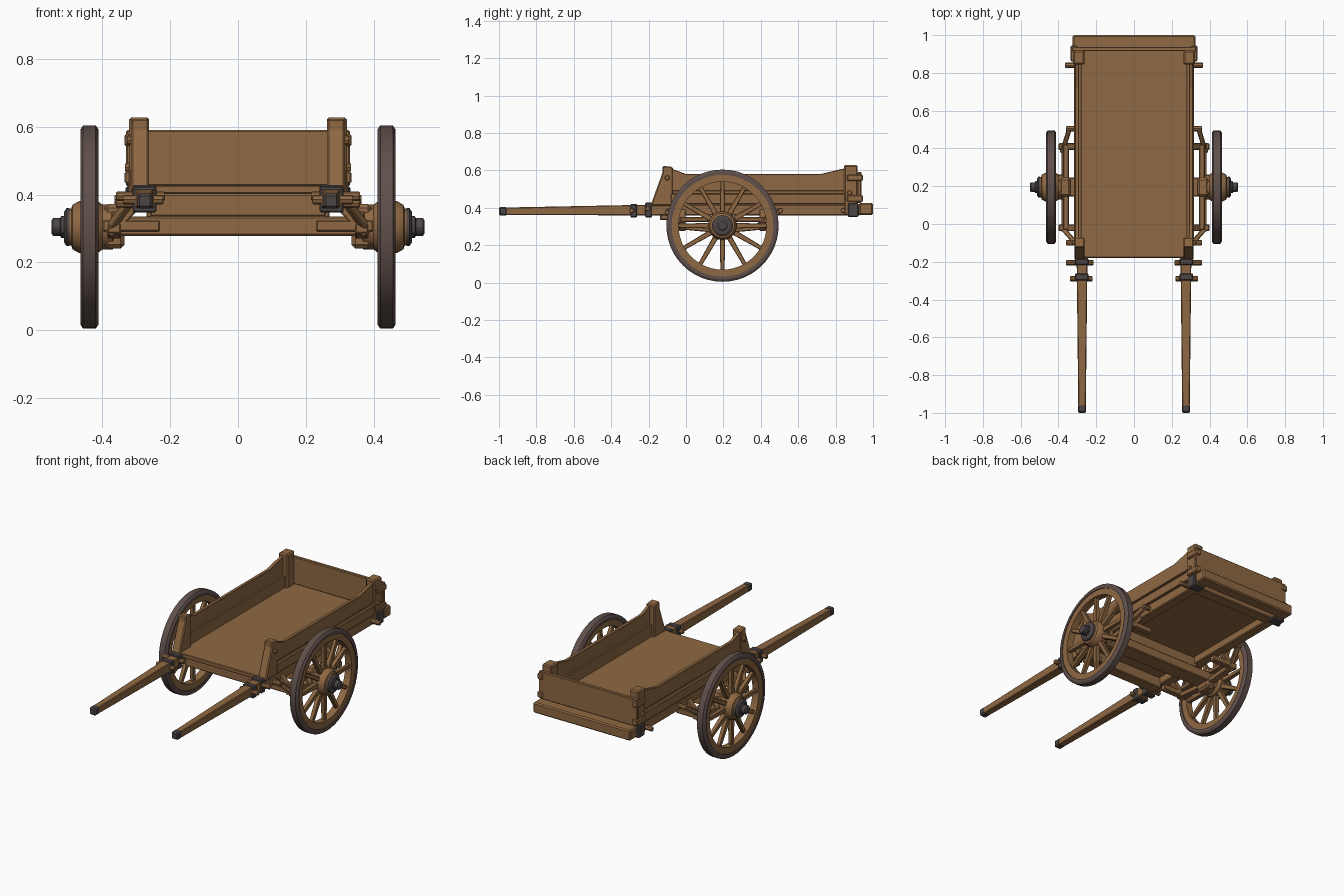
import bpy, bmesh, math
from mathutils import Vector, Matrix

if "Cube" in bpy.data.objects:
    bpy.data.objects.remove(bpy.data.objects["Cube"])


def material(name, rgb):
    m = bpy.data.materials.new(name)
    m.diffuse_color = (*rgb, 1)
    m.use_nodes = True
    m.node_tree.nodes["Principled BSDF"].inputs["Base Color"].default_value = m.diffuse_color
    return m


WOOD = material("brown wood", (0.275, 0.14, 0.056))
TYRE = material("dark tyre", (0.115, 0.08, 0.07))
IRON = material("dark iron", (0.075, 0.06, 0.06))


def finish(name, bm, mat, mirror=False, bevel=0.0, smooth=False):
    bmesh.ops.recalc_face_normals(bm, faces=bm.faces)
    me = bpy.data.meshes.new(name)
    bm.to_mesh(me)
    bm.free()
    me.materials.append(mat)
    ob = bpy.data.objects.new(name, me)
    bpy.context.collection.objects.link(ob)
    if smooth:
        bpy.ops.object.select_all(action='DESELECT')
        ob.select_set(True)
        bpy.context.view_layer.objects.active = ob
        bpy.ops.object.shade_smooth_by_angle(angle=math.radians(30))
    if mirror:
        ob.modifiers.new("Mirror", 'MIRROR').use_mirror_merge = False
    if bevel:
        b = ob.modifiers.new("Bevel", 'BEVEL')
        b.width, b.segments = bevel, 1
    return ob


def box(name, x, y, z, mat=WOOD, mirror=False, bevel=0.005):
    """Box from three (min, max) ranges."""
    bm = bmesh.new()
    bmesh.ops.create_cube(bm, size=1)
    for v in bm.verts:
        v.co = [(r[0] + r[1]) / 2 + c * (r[1] - r[0]) for c, r in zip(v.co, (x, y, z))]
    return finish(name, bm, mat, mirror, bevel)


def prism(name, pts, x0, x1, mat=WOOD, mirror=True, bevel=0.004):
    """Side outline (y, z) extruded across x."""
    bm = bmesh.new()
    f = bm.faces.new([bm.verts.new((x0, y, z)) for y, z in pts])
    ext = bmesh.ops.extrude_face_region(bm, geom=[f])['geom']
    bmesh.ops.translate(bm, vec=(x1 - x0, 0, 0), verts=[g for g in ext if isinstance(g, bmesh.types.BMVert)])
    return finish(name, bm, mat, mirror, bevel)


def beam(name, a, b, w0, w1, mat=WOOD, mirror=True, bevel=0.004):
    """Square tapered bar between two points."""
    a, b = Vector(a), Vector(b)
    bm = bmesh.new()
    bmesh.ops.create_cone(bm, cap_ends=True, segments=4, radius1=w0 * 0.7071, radius2=w1 * 0.7071,
                          depth=(b - a).length, matrix=Matrix.Rotation(math.pi / 4, 4, 'Z'))
    m = Matrix.Translation((a + b) / 2) @ (b - a).to_track_quat('Z', 'Y').to_matrix().to_4x4()
    bmesh.ops.transform(bm, matrix=m, verts=bm.verts)
    return finish(name, bm, mat, mirror, bevel)


WY, WZ = 0.195, 0.304


def lathe(name, prof, mat, n=40, closed=False, y=WY, z=WZ):
    """Profile (x, radius) turned around an axis along x."""
    bm = bmesh.new()
    rings = []
    for i in range(n):
        t = 2 * math.pi * i / n
        rings.append([bm.verts.new((x, y + r * math.sin(t), z + r * math.cos(t))) for x, r in prof])
    k = len(prof)
    for i in range(n):
        p, q = rings[i], rings[(i + 1) % n]
        for j in range(k if closed else k - 1):
            bm.faces.new((p[j], p[(j + 1) % k], q[(j + 1) % k], q[j]))
    if not closed:
        bm.faces.new([r[0] for r in rings])
        bm.faces.new([r[-1] for r in rings])
    return finish(name, bm, mat, True, 0, True)


# wheels
lathe("wheel_tyre", [(0.412, 0.272), (0.412, 0.288), (0.42, 0.3), (0.457, 0.3), (0.465, 0.288), (0.465, 0.272)],
      TYRE, 48, True)
lathe("wheel_rim", [(0.417, 0.235), (0.417, 0.275), (0.46, 0.275), (0.46, 0.235)], WOOD, 48, True)
for i in range(12):
    t = math.pi * i / 6
    d = Vector((0, math.sin(t), math.cos(t)))
    c = Vector((0.439, WY, WZ))
    beam("wheel_spoke", c + d * 0.05, c + d * 0.24, 0.03, 0.022, bevel=0.003)

# hubs
lathe("wheel_hub", [(0.36, 0.055), (0.37, 0.066), (0.40, 0.066), (0.415, 0.077), (0.468, 0.077),
                    (0.488, 0.066), (0.492, 0.055), (0.508, 0.05)], WOOD, 24)
lathe("hub_ring", [(0.495, 0.045), (0.497, 0.056), (0.506, 0.056), (0.514, 0.044)], IRON, 24)
lathe("hub_cap", [(0.505, 0.032), (0.522, 0.032), (0.525, 0.026), (0.546, 0.026), (0.55, 0.02)], IRON, 12)

# axle and undercarriage
box("axle_beam", (-0.36, 0.36), (0.145, 0.245), (0.278, 0.335))
box("axle_bolster", (-0.27, 0.27), (0.16, 0.23), (0.33, 0.402))
box("axle_block", (0.335, 0.395), (0.145, 0.245), (0.24, 0.372), mirror=True, bevel=0.012)
prism("hanging_beam", [(-0.04, 0.285), (0.12, 0.27), (0.27, 0.27), (0.43, 0.285), (0.43, 0.315),
                       (0.27, 0.30), (0.12, 0.30), (-0.04, 0.315)], 0.345, 0.385)
prism("hanging_upper_beam", [(-0.03, 0.325), (0.42, 0.325), (0.42, 0.35), (-0.03, 0.35)], 0.345, 0.375)
for y in (-0.02, 0.41):
    beam("hanger_strut", (0.29, y, 0.385), (0.385, y, 0.285), 0.035, 0.035)
    box("hanger_tie", (0.23, 0.4), (y - 0.018, y + 0.018), (0.29, 0.325), mirror=True)
for y0, y1, x in ((-0.02, -0.1, 0.31), (0.38, 0.51, 0.34)):
    beam("side_strut", (0.38, y0, 0.30), (x, y1, 0.39), 0.025, 0.025)

# bed frame
box("bed_floor", (-0.3, 0.3), (-0.18, 0.92), (0.402, 0.427), bevel=0.004)
box("side_rail", (0.25, 0.31), (-0.2, 0.93), (0.358, 0.418), mirror=True)
box("front_crossbeam", (-0.26, 0.26), (-0.14, -0.07), (0.335, 0.402))
box("rear_crossbeam", (-0.325, 0.325), (0.925, 1.0), (0.362, 0.425), bevel=0.007)
box("rear_floor_beam", (-0.26, 0.26), (0.83, 0.9), (0.36, 0.403))

# side walls
box("lower_side_plank", (0.278, 0.3), (-0.1, 0.88), (0.415, 0.5), mirror=True, bevel=0.003)
prism("upper_side_plank", [(-0.1, 0.49), (0.88, 0.49), (0.88, 0.61), (0.845, 0.61), (0.72, 0.58),
                           (0.0, 0.58), (-0.08, 0.61), (-0.1, 0.61)], 0.29, 0.312, bevel=0.003)
box("side_outer_strip", (0.3, 0.318), (-0.08, 0.86), (0.42, 0.475), mirror=True, bevel=0.003)
prism("front_post", [(-0.19, 0.41), (-0.125, 0.59), (-0.125, 0.624), (-0.07, 0.618), (-0.07, 0.41)],
      0.262, 0.316, bevel=0.006)
box("rear_post", (0.262, 0.322), (0.845, 0.918), (0.36, 0.628), mirror=True, bevel=0.007)

# tailboard with end tabs
box("tailboard", (-0.33, 0.33), (0.915, 0.938), (0.425, 0.59), bevel=0.004)
for z in (0.45, 0.56):
    box("tailboard_tab", (0.3, 0.335), (0.86, 0.945), (z - 0.018, z + 0.018), mirror=True)

# shafts
beam("shaft", (0.275, -0.97, 0.381), (0.275, -0.15, 0.388), 0.04, 0.058)
box("shaft_tip", (0.253, 0.297), (-1.0, -0.955), (0.359, 0.403), IRON, True, 0.007)

# iron bands
for y, h in ((-0.28, 0.42), (-0.2, 0.428)):
    box("shaft_band", (0.24, 0.312), (y - 0.018, y + 0.018), (0.347, h), IRON, True, 0.005)
box("rear_corner_bracket", (0.255, 0.332), (0.865, 0.922), (0.35, 0.425), IRON, True, 0.006)

# wooden pegs
for x0, x1, y, z in ((0.22, 0.34, -0.29, 0.385), (0.215, 0.36, -0.205, 0.395), (0.22, 0.36, -0.1, 0.375),
                     (0.3, 0.36, 0.505, 0.385), (0.25, 0.365, 0.84, 0.385),
                     (0.3, 0.333, 0.875, 0.56), (0.3, 0.333, 0.875, 0.48), (0.3, 0.328, -0.1, 0.56)):
    lathe("peg", [(x0, 0.011), (x0 + 0.004, 0.014), (x1 - 0.004, 0.014), (x1, 0.011)], WOOD, 8, y=y, z=z)
